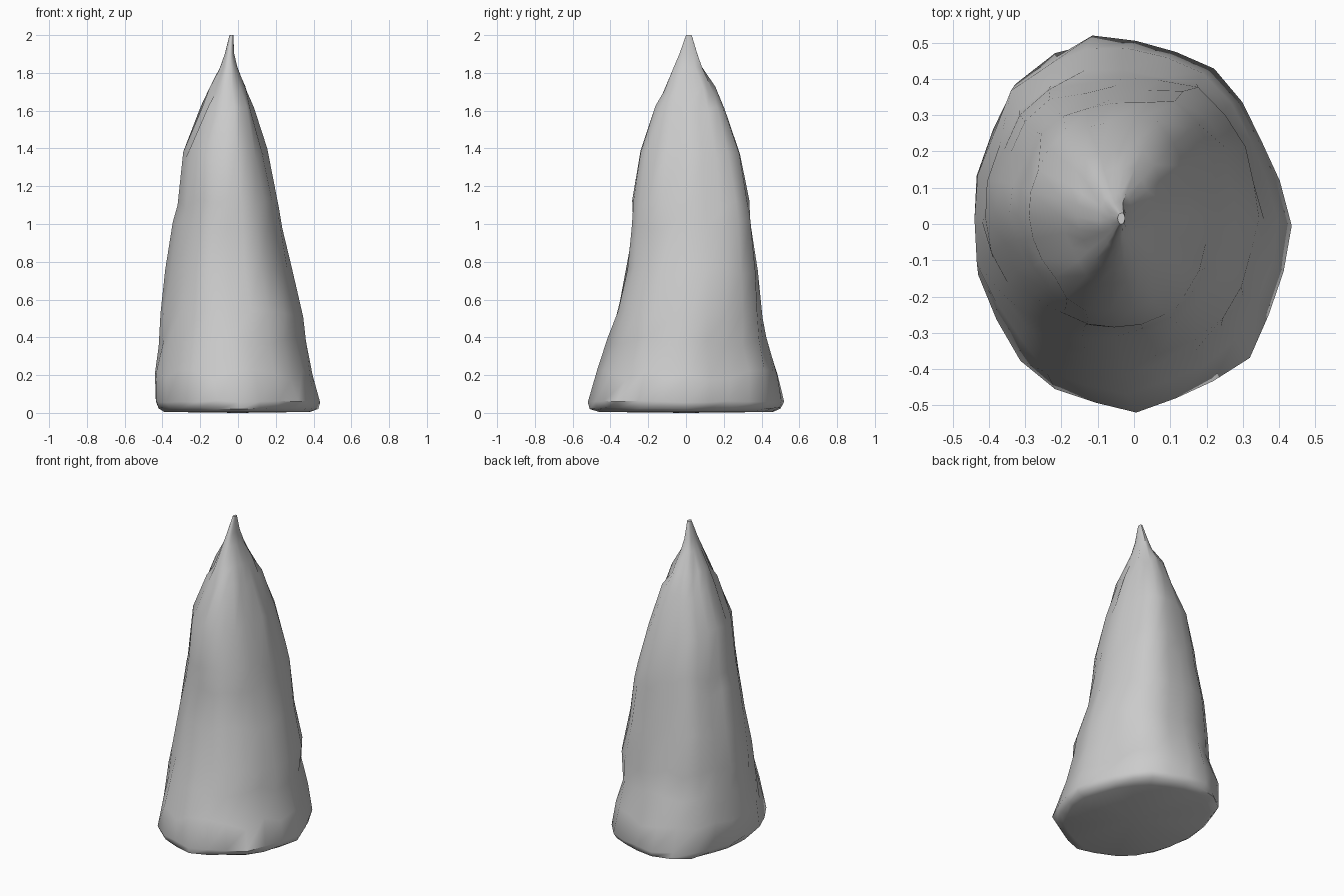
import bpy, bmesh, math, random
from mathutils import Vector

if "Cube" in bpy.data.objects:
    bpy.data.objects.remove(bpy.data.objects["Cube"])
random.seed(4)

# Profile: z, xmin, xmax, ymin, ymax
RINGS = [
    (0.005, -0.39, 0.38, -0.46, 0.46),
    (0.025, -0.42, 0.425, -0.51, 0.50),
    (0.06, -0.435, 0.435, -0.52, 0.52),
    (0.20, -0.44, 0.395, -0.47, 0.485),
    (0.38, -0.42, 0.36, -0.415, 0.425),
    (0.52, -0.41, 0.345, -0.37, 0.405),
    (0.75, -0.385, 0.285, -0.315, 0.38),
    (1.00, -0.345, 0.235, -0.288, 0.345),
    (1.10, -0.32, 0.215, -0.285, 0.335),
    (1.37, -0.29, 0.155, -0.24, 0.285),
    (1.60, -0.20, 0.085, -0.165, 0.205),
    (1.70, -0.155, 0.045, -0.12, 0.155),
    (1.83, -0.095, -0.003, -0.065, 0.085),
    (1.90, -0.07, -0.02, -0.035, 0.06),
    (2.00, -0.045, -0.025, 0.0, 0.03),
]
# Cross-sections in unit space: rounded foot, faceted upper part
FOOT = [(1, -.06), (.87, .29), (.75, .52), (.52, .79), (.2, .92), (-.09, 1),
        (-.36, 1), (-.75, .79), (-1, .23), (-1, -.19), (-.82, -.62),
        (-.55, -.87), (-.09, -1), (.05, -1), (.39, -.88), (.68, -.71), (.89, -.38)]
UPPER = [(1, -.05), (.9, .55), (.66, 1), (-.1, 1), (-.68, .85), (-1, .1),
         (-.85, -.4), (-.4, -1), (.42, -1), (.8, -.62)]
N = 24


def reach(poly, ang):
    """Distance from the centre to the polygon along an angle."""
    d = Vector((math.cos(ang), math.sin(ang)))
    for a, b in zip(poly, poly[1:] + poly[:1]):
        a, e = Vector(a), Vector(b) - Vector(a)
        den = d.x * e.y - d.y * e.x
        if abs(den) < 1e-9:
            continue
        t = (a.x * e.y - a.y * e.x) / den
        u = (a.x * d.y - a.y * d.x) / den
        if t > 0 and -1e-6 <= u <= 1 + 1e-6:
            return t
    return 1.0


bm = bmesh.new()
rings = []
for i, (z, x0, x1, y0, y1) in enumerate(RINGS):
    w = min(1, z / 0.8)
    pts = []
    for k in range(N):
        a = math.tau * k / N
        r = (1 - w) * reach(FOOT, a) + w * reach(UPPER, a)
        r *= 1 + random.uniform(-.02, .02)
        pts.append((r * math.cos(a), r * math.sin(a)))
    lo = [min(p[j] for p in pts) for j in (0, 1)]
    hi = [max(p[j] for p in pts) for j in (0, 1)]
    ring = []
    for x, y in pts:
        px = x0 + (x1 - x0) * (x - lo[0]) / (hi[0] - lo[0])
        py = y0 + (y1 - y0) * (y - lo[1]) / (hi[1] - lo[1])
        dz = random.uniform(-.03, .03) if 3 <= i <= 11 else random.uniform(-.005, .005) if i in (1, 2) else 0
        ring.append(bm.verts.new((px, py, z + dz)))
    rings.append(ring)

# Rock walls
for a, b in zip(rings, rings[1:]):
    for k in range(N):
        j = (k + 1) % N
        bm.faces.new((a[k], a[j], b[j], b[k]))
# Flat underside with a slight sag, and tip cap
base = bm.verts.new((0, 0, 0))
for k in range(N):
    bm.faces.new((base, rings[0][(k + 1) % N], rings[0][k]))
bm.faces.new(rings[-1])
bmesh.ops.recalc_face_normals(bm, faces=bm.faces[:])

mesh = bpy.data.meshes.new("rock_spire")
bm.to_mesh(mesh)
bm.free()
spire = bpy.data.objects.new("rock_spire", mesh)
bpy.context.collection.objects.link(spire)
bpy.context.view_layer.objects.active = spire
spire.select_set(True)
bpy.ops.object.shade_smooth_by_angle(angle=math.radians(50))
